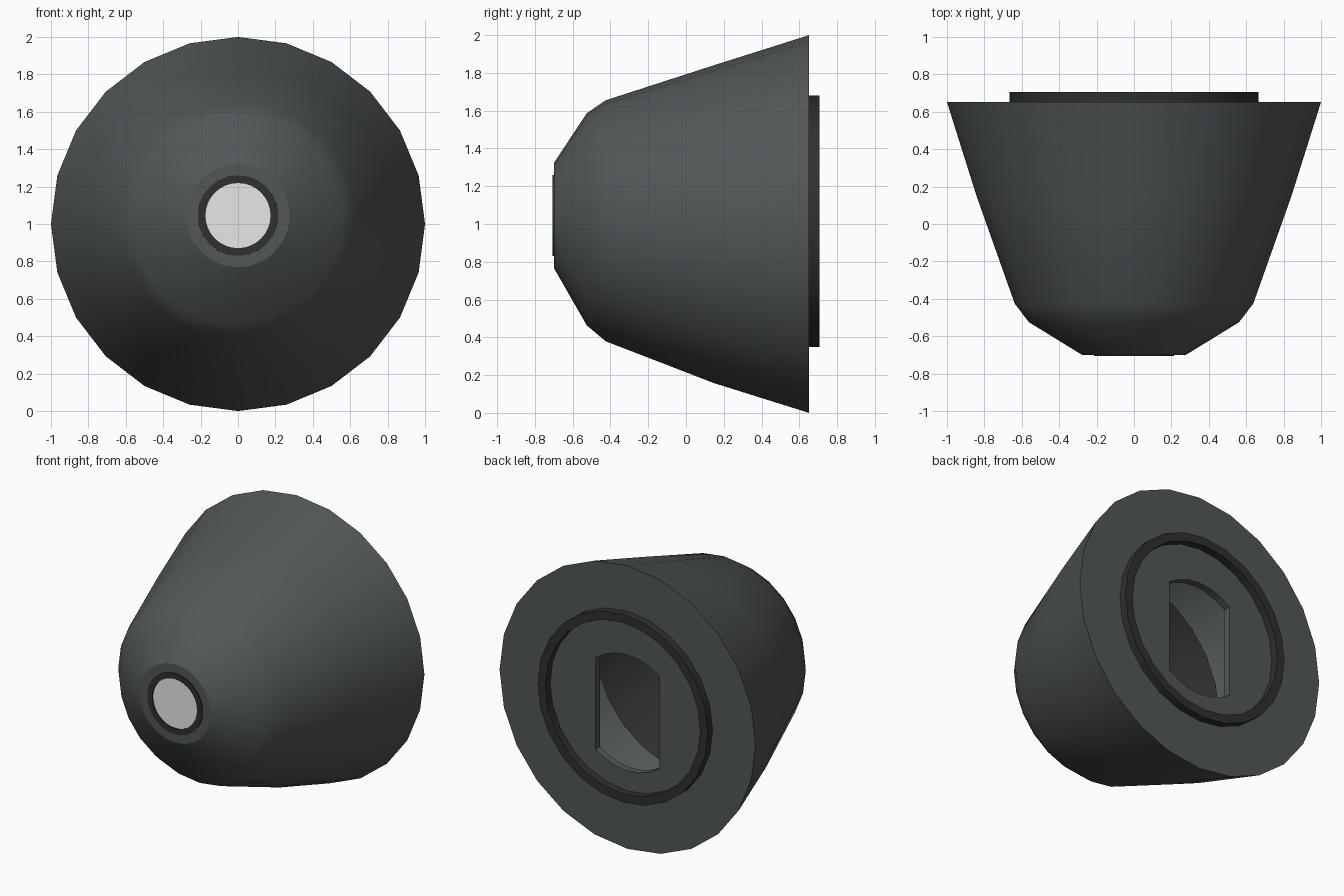
import bpy, bmesh, math

if "Cube" in bpy.data.objects:
    bpy.data.objects.remove(bpy.data.objects["Cube"])


def material(name, rgb):
    m = bpy.data.materials.new(name)
    m.diffuse_color = (*rgb, 1)
    m.use_nodes = True
    m.node_tree.nodes["Principled BSDF"].inputs["Base Color"].default_value = m.diffuse_color
    return m


GREY = material("slate grey", (0.085, 0.095, 0.095))
BLACK = material("soft black", (0.029, 0.029, 0.029))
WHITE = material("lens white", (0.82, 0.82, 0.82))


def ring(bm, y, r, cz, n):
    """Loop of n points around the y axis."""
    return [bm.verts.new((r * math.sin(2 * math.pi * i / n), y,
                          cz + r * math.cos(2 * math.pi * i / n))) for i in range(n)]


def loft(bm, profile, n, closed=False):
    """Skin rings given as (y, radius, centre z)."""
    loops = [ring(bm, *p, n) for p in profile]
    pairs = list(zip(loops, loops[1:]))
    if closed:
        pairs.append((loops[-1], loops[0]))
    for a, b in pairs:
        for i in range(n):
            j = (i + 1) % n
            bm.faces.new((a[i], a[j], b[j], b[i]))
    return loops


def finish(bm, name, mat):
    bmesh.ops.recalc_face_normals(bm, faces=bm.faces[:])
    me = bpy.data.meshes.new(name)
    bm.to_mesh(me)
    bm.free()
    me.materials.append(mat)
    ob = bpy.data.objects.new(name, me)
    bpy.context.collection.objects.link(ob)
    bpy.ops.object.select_all(action='DESELECT')
    ob.select_set(True)
    bpy.context.view_layer.objects.active = ob
    bpy.ops.object.shade_smooth_by_angle(angle=math.radians(30))
    return ob


# Conical body with front rim and slotted back plate
bm = bmesh.new()
loops = loft(bm, [(-0.70, 0.215, 1.045), (-0.70, 0.277, 1.045), (-0.525, 0.562, 1.025),
                  (-0.425, 0.638, 1.017), (0.15, 0.842, 0.999), (0.652, 1.0, 1.0)], 24)
HW, HR, HZ = 0.25, 0.41, 0.96          # slot half width, arc radius, centre height
half = math.asin(HW / HR)
slot = []
for sign in (1, -1):
    for k in range(7):
        a = -half + 2 * half * k / 6
        slot.append((sign * HR * math.sin(a), HZ + sign * HR * math.cos(a)))
outer = [bm.verts.new((x, 0.652, z)) for x, z in slot]
inner = [bm.verts.new((x, 0.60, z)) for x, z in slot]
count = len(slot)
edges = [bm.edges.new((outer[i], outer[(i + 1) % count])) for i in range(count)]
rim = loops[-1]
edges += [bm.edges.get((rim[i], rim[(i + 1) % 24])) for i in range(24)]
bmesh.ops.triangle_fill(bm, edges=edges, use_beauty=True, normal=(0, 1, 0))
for i in range(count):
    j = (i + 1) % count
    bm.faces.new((outer[i], outer[j], inner[j], inner[i]))
finish(bm, "body_shell", GREY)

# Raised gasket on the back
bm = bmesh.new()
loft(bm, [(0.64, 0.665, 1.014), (0.706, 0.665, 1.014),
          (0.706, 0.605, 1.014), (0.64, 0.605, 1.014)], 24, closed=True)
finish(bm, "back_gasket", BLACK)

# Dark collar around the lens
bm = bmesh.new()
loft(bm, [(-0.60, 0.215, 1.045), (-0.706, 0.215, 1.045),
          (-0.706, 0.174, 1.045), (-0.60, 0.174, 1.045)], 32, closed=True)
finish(bm, "lens_collar", BLACK)

# Lens disc
bm = bmesh.new()
front, back = loft(bm, [(-0.70, 0.174, 1.045), (-0.62, 0.174, 1.045)], 32)
bm.faces.new(front)
bm.faces.new(back)
finish(bm, "lens", WHITE)

# Dark lining in the front half of the cavity
bm = bmesh.new()
tip = loft(bm, [(-0.05, 0.75, 1.003), (-0.41, 0.615, 1.017), (-0.50, 0.54, 1.025),
                (-0.59, 0.36, 1.04)], 24)[-1]
bm.faces.new(tip)
finish(bm, "inner_lining", BLACK)
